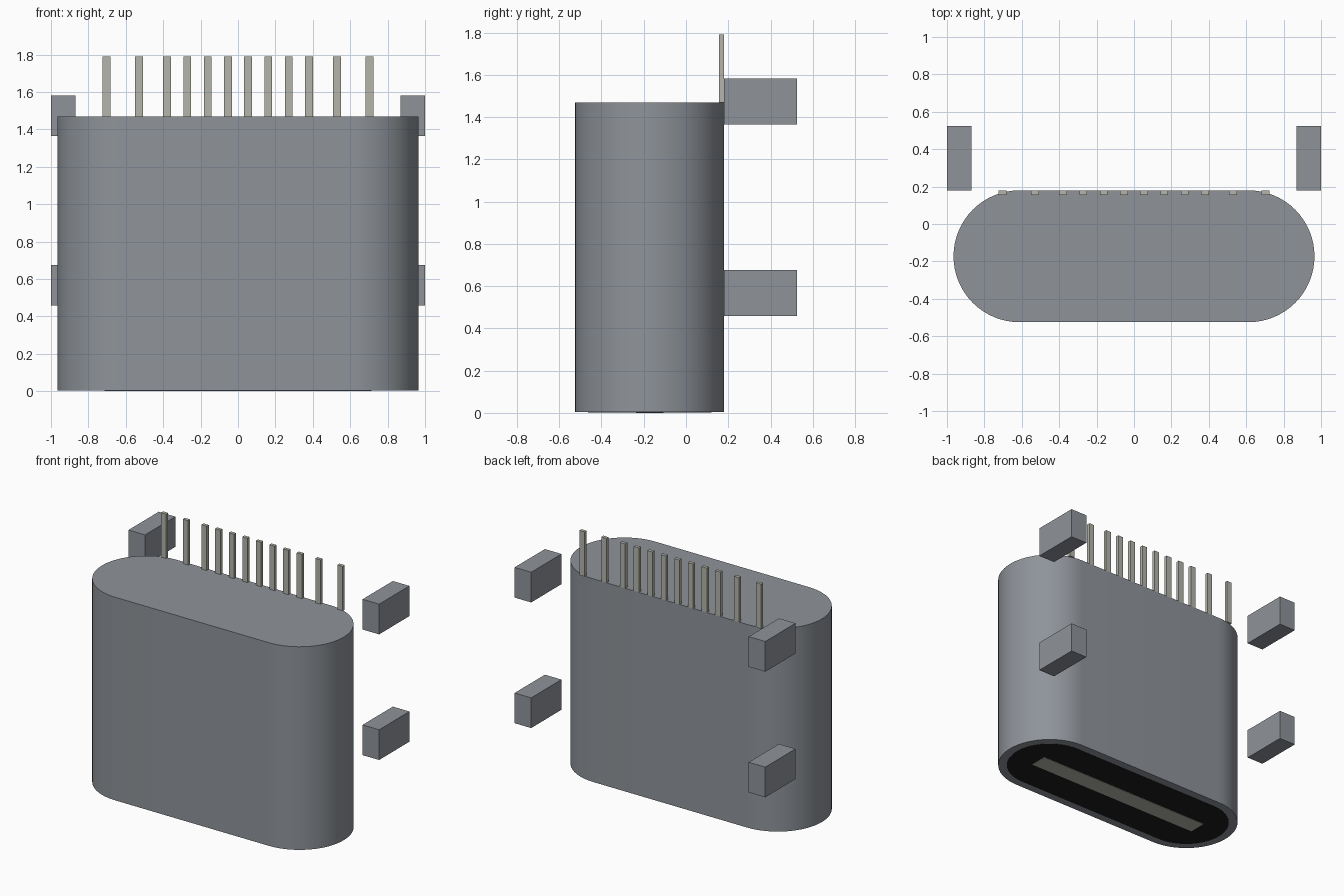
import bpy, bmesh, math

cube = bpy.data.objects.get("Cube")
if cube:
    bpy.data.objects.remove(cube, do_unlink=True)


def material(name, rgb):
    m = bpy.data.materials.new(name)
    m.use_nodes = True
    col = (*rgb, 1.0)
    m.diffuse_color = col
    m.node_tree.nodes["Principled BSDF"].inputs["Base Color"].default_value = col
    return m


STEEL = material("steel grey", (0.275, 0.296, 0.323))
CONTACT = material("pale contact metal", (0.46, 0.46, 0.41))
BLACK = material("black plastic", (0.013, 0.013, 0.013))

CY = -0.1725      # centre of the shell in depth
HALF = 0.6125     # half length of the straight sides
RADIUS = 0.3525   # radius of the rounded ends


def add_object(name, bm, mat):
    bmesh.ops.recalc_face_normals(bm, faces=bm.faces)
    mesh = bpy.data.meshes.new(name)
    bm.to_mesh(mesh)
    bm.free()
    mesh.materials.append(mat)
    ob = bpy.data.objects.new(name, mesh)
    bpy.context.collection.objects.link(ob)
    return ob


def box(name, x, y, z, mat):
    """Box from (min, max) ranges on each axis."""
    bm = bmesh.new()
    bmesh.ops.create_cube(bm, size=1)
    for v in bm.verts:
        v.co = [(a + b) / 2 + c * (b - a) for (a, b), c in zip((x, y, z), v.co)]
    return add_object(name, bm, mat)


def stadium(name, radius, z0, z1, mat, segments=32):
    """Prism with two straight sides and semicircular ends."""
    bm = bmesh.new()
    ring = []
    for side, start in ((1, -math.pi / 2), (-1, math.pi / 2)):
        for i in range(segments + 1):
            a = start + math.pi * i / segments
            ring.append(bm.verts.new((side * HALF + radius * math.cos(a),
                                      CY + radius * math.sin(a), z0)))
    base = bm.faces.new(ring)
    top = bmesh.ops.extrude_face_region(bm, geom=[base], use_keep_orig=True)["geom"]
    for v in top:
        if isinstance(v, bmesh.types.BMVert):
            v.co.z = z1
    ob = add_object(name, bm, mat)
    bpy.ops.object.select_all(action='DESELECT')
    ob.select_set(True)
    bpy.context.view_layer.objects.active = ob
    bpy.ops.object.shade_smooth_by_angle(angle=math.radians(30))
    return ob


# Shell, with the socket opening and contact strip on its underside
stadium("shell", RADIUS, 0.005, 1.47, STEEL)
stadium("socket_opening", RADIUS - 0.06, 0.0025, 0.006, BLACK)
box("contact_tongue", (-0.713, 0.713), (CY - 0.065, CY + 0.065), (0.0, 0.004), CONTACT)

# Mounting tabs behind the shell
for side, sx in (("left", 1), ("right", -1)):
    for level, z in (("lower", (0.458, 0.676)), ("upper", (1.364, 1.582))):
        xs = sorted((sx * 0.868, sx * 1.0))
        box(f"{level}_{side}_mounting_tab", xs, (0.18, 0.525), z, STEEL)

# Row of contact pins along the back edge
for i, px in enumerate((0.054, 0.162, 0.271, 0.380, 0.529, 0.704), 1):
    for side, sx in (("left", 1), ("right", -1)):
        c = sx * px
        box(f"{side}_pin_{i}", (c - 0.021, c + 0.021), (0.156, 0.18), (1.468, 1.79), CONTACT)
